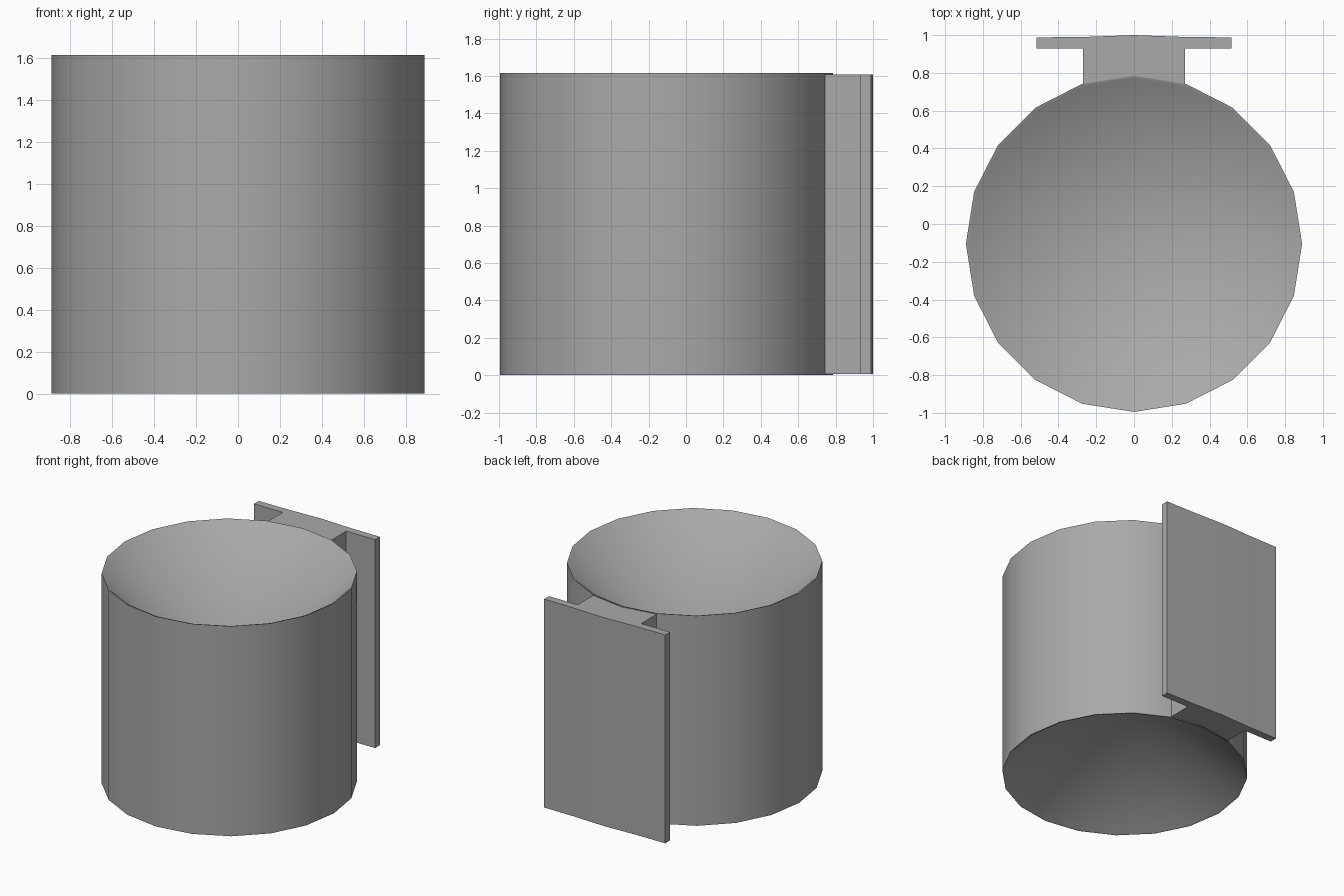
import bpy, bmesh, math

cube = bpy.data.objects.get("Cube")
if cube:
    bpy.data.objects.remove(cube, do_unlink=True)

HEIGHT, RADIUS, CENTRE_Y, SIDES = 1.615, 0.89, -0.105, 20

grey = bpy.data.materials.new("plain grey")
grey.use_nodes = True
colour = (0.4, 0.4, 0.4, 1)
grey.diffuse_color = colour
grey.node_tree.nodes["Principled BSDF"].inputs["Base Color"].default_value = colour


def add_object(name, bm):
    bmesh.ops.recalc_face_normals(bm, faces=bm.faces)
    mesh = bpy.data.meshes.new(name)
    bm.to_mesh(mesh)
    bm.free()
    mesh.materials.append(grey)
    obj = bpy.data.objects.new(name, mesh)
    bpy.context.collection.objects.link(obj)
    bpy.ops.object.select_all(action='DESELECT')
    obj.select_set(True)
    bpy.context.view_layer.objects.active = obj
    bpy.ops.object.shade_smooth_by_angle(angle=math.radians(30))
    return obj


# Drum: lathed profile with a conical hollow at each end
mid = HEIGHT / 2
lower = [(0, mid - 0.01), (RADIUS - 0.015, 0.005), (RADIUS, 0)]
profile = lower + [(r, HEIGHT - z) for r, z in reversed(lower)]
bm = bmesh.new()
points = [bm.verts.new((r, CENTRE_Y, z)) for r, z in profile]
edges = [bm.edges.new(pair) for pair in zip(points, points[1:])]
bmesh.ops.spin(bm, geom=points + edges, cent=(0, CENTRE_Y, 0), axis=(0, 0, 1),
               angle=math.tau, steps=SIDES)
bmesh.ops.remove_doubles(bm, verts=bm.verts, dist=0.0005)
add_object("drum", bm)

# Mounting rail: T-shaped section extruded upwards, front hidden in the drum
half = [(0.27, 0.74), (0.27, 0.93), (0.515, 0.93), (0.515, 0.988), (0.27, 0.99)]
section = [(0, 0.78)] + half + [(0, 1.0)] + [(-x, y) for x, y in reversed(half)]
bm = bmesh.new()
base = bm.faces.new([bm.verts.new((x, y, 0.006)) for x, y in section])
result = bmesh.ops.extrude_face_region(bm, geom=[base], use_keep_orig=True)
top = [v for v in result["geom"] if isinstance(v, bmesh.types.BMVert)]
bmesh.ops.translate(bm, verts=top, vec=(0, 0, HEIGHT - 0.012))
add_object("mounting_rail", bm)
